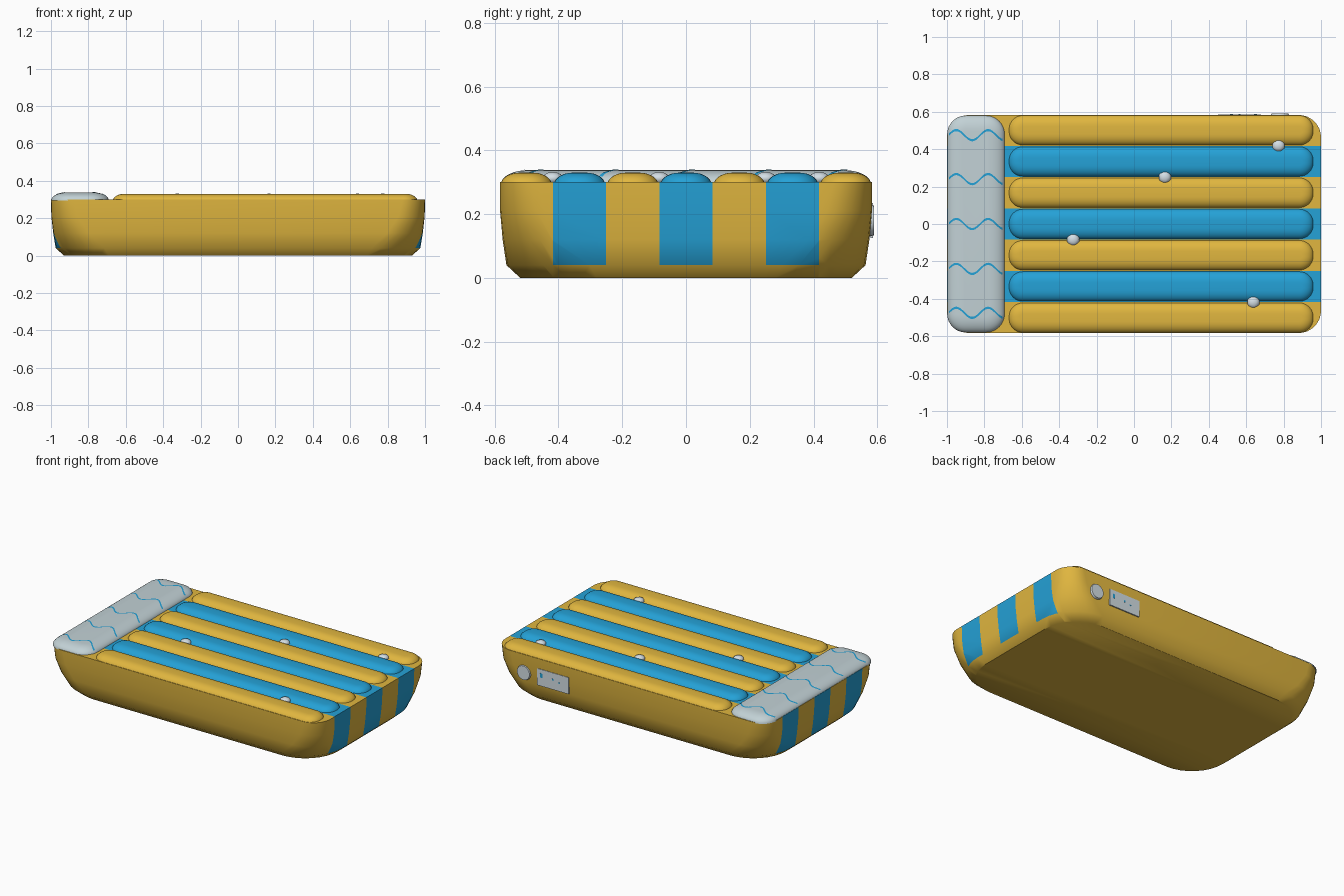
import bpy, bmesh, math
from mathutils import Vector

if "Cube" in bpy.data.objects:
    bpy.data.objects.remove(bpy.data.objects["Cube"])


def material(name, rgb):
    m = bpy.data.materials.new(name)
    m.diffuse_color = (*rgb, 1)
    m.use_nodes = True
    m.node_tree.nodes["Principled BSDF"].inputs["Base Color"].default_value = m.diffuse_color
    return m


yellow = material("yellow vinyl", (0.75, 0.47, 0.05))
blue = material("blue vinyl", (0.018, 0.36, 0.68))
grey = material("pale grey fabric", (0.54, 0.64, 0.67))
white = material("pale white plastic", (0.66, 0.74, 0.79))


def finish(name, bm, mats, angle=40):
    bmesh.ops.recalc_face_normals(bm, faces=bm.faces[:])
    me = bpy.data.meshes.new(name)
    bm.to_mesh(me)
    bm.free()
    ob = bpy.data.objects.new(name, me)
    bpy.context.collection.objects.link(ob)
    for m in mats:
        me.materials.append(m)
    bpy.ops.object.select_all(action='DESELECT')
    ob.select_set(True)
    bpy.context.view_layer.objects.active = ob
    bpy.ops.object.shade_smooth_by_angle(angle=math.radians(angle))
    return ob


def loft(rings, cx=0, cy=0, n=8):
    """Closed stack of rounded rectangles: (half x, half y, corner radius, z)."""
    bm = bmesh.new()
    loops = []
    for hx, hy, r, z in rings:
        loop = []
        for q, (sx, sy) in enumerate([(1, 1), (-1, 1), (-1, -1), (1, -1)]):
            for i in range(n + 1):
                a = math.pi / 2 * (q + i / n)
                loop.append(bm.verts.new((cx + sx * (hx - r) + r * math.cos(a),
                                          cy + sy * (hy - r) + r * math.sin(a), z)))
        loops.append(loop)
    k = len(loops[0])
    for a, b in zip(loops, loops[1:]):
        for i in range(k):
            j = (i + 1) % k
            bm.faces.new((a[i], a[j], b[j], b[i]))
    bm.faces.new(loops[0])
    bm.faces.new(loops[-1])
    return bm


def cushion(hx, hy, r, z0, z1, inset, steps=7):
    """Rings for a pad with rounded upper edges."""
    rings = []
    for i in range(steps + 1):
        a = math.pi / 2 * i / steps
        d = inset * (1 - math.cos(a))
        rings.append((hx - d, hy - d, max(r - d, 0.006), z0 + (z1 - z0) * math.sin(a)))
    return rings


# mattress body, striped on its ends and top
PITCH = 0.167
bm = loft([(0.93, 0.52, 0.24, 0), (0.975, 0.563, 0.26, 0.04), (0.988, 0.575, 0.19, 0.12),
           (0.998, 0.583, 0.14, 0.21), (1.0, 0.583, 0.12, 0.30)])
for k in range(-3, 3):
    bmesh.ops.bisect_plane(bm, geom=bm.verts[:] + bm.edges[:] + bm.faces[:],
                           plane_co=(0, (k + 0.5) * PITCH, 0), plane_no=(0, 1, 0))
for f in bm.faces:
    c = f.calc_center_median()
    stripe = round(c.y / PITCH)
    f.material_index = 1 if c.z > 0.035 and stripe % 2 == 0 and abs(stripe) < 3 else 0
finish("mattress_body", bm, [yellow, blue])

# seven air tubes along the top
for k in range(-3, 4):
    bm = loft(cushion(0.815, 0.081, 0.075, 0.29, 0.33, 0.06), 0.145, k * PITCH)
    finish(f"air_tube_{k + 4}", bm, [blue if k % 2 == 0 else yellow])

# pillow across the left end
PX, HX, HY, PR, Z0, Z1, IN = -0.845, 0.154, 0.58, 0.1, 0.295, 0.338, 0.085
finish("pillow", loft(cushion(HX, HY, PR, Z0, Z1, IN, 8), PX, 0), [grey])


def pillow_z(x, y):
    qx, qy = abs(x - PX) - HX + PR, abs(y) - HY + PR
    d = PR - math.hypot(max(qx, 0), max(qy, 0)) - min(max(qx, qy), 0)
    t = 1 - min(max(d, 0), IN) / IN
    return Z0 + (Z1 - Z0) * math.sqrt(1 - t * t) + 0.0015


# thin wavy stripes printed on the pillow
for n, y0 in enumerate((-0.475, -0.24, 0, 0.24, 0.475)):
    bm = bmesh.new()
    prev = None
    for i in range(41):
        x = -0.988 + 0.286 * i / 40
        y = y0 + 0.027 * math.cos((x + 0.95) * math.tau / 0.17)
        pair = [bm.verts.new((x, yy, pillow_z(x, yy))) for yy in (y - 0.006, y + 0.006)]
        if prev:
            bm.faces.new((prev[0], pair[0], pair[1], prev[1]))
        prev = pair
    finish(f"pillow_wave_{n + 1}", bm, [blue])

# small droplets sitting in the grooves
for n, (x, y) in enumerate([(0.773, 0.418), (0.165, 0.25), (-0.325, -0.084), (0.638, -0.418)]):
    bm = bmesh.new()
    bmesh.ops.create_icosphere(bm, subdivisions=2, radius=0.034)
    for v in bm.verts:
        v.co = Vector((x + v.co.x, y + v.co.y, 0.312 + v.co.z * 0.6))
    finish(f"droplet_{n + 1}", bm, [white], 60)


# valve cap and label on the back side
bm = bmesh.new()
bmesh.ops.create_cone(bm, cap_ends=True, segments=24, radius1=0.052, radius2=0.046, depth=0.02)
for v in bm.verts:
    v.co = Vector((0.78 + v.co.x, 0.580 + v.co.z, 0.18 + v.co.y))
finish("valve_cap", bm, [white])


def plate(name, x, z, w, h, y, mat):
    bm = bmesh.new()
    bmesh.ops.create_cube(bm, size=1)
    for v in bm.verts:
        v.co = Vector((x + v.co.x * w, y + v.co.y * 0.008, z + v.co.z * h))
    finish(name, bm, [mat])


plate("label", 0.565, 0.18, 0.23, 0.11, 0.582, white)
for n, (x, z, w, h) in enumerate([(0.65, 0.195, 0.016, 0.028), (0.565, 0.19, 0.01, 0.012),
                                  (0.52, 0.18, 0.016, 0.006)]):
    plate(f"label_mark_{n + 1}", x, z, w, h, 0.583, blue)
